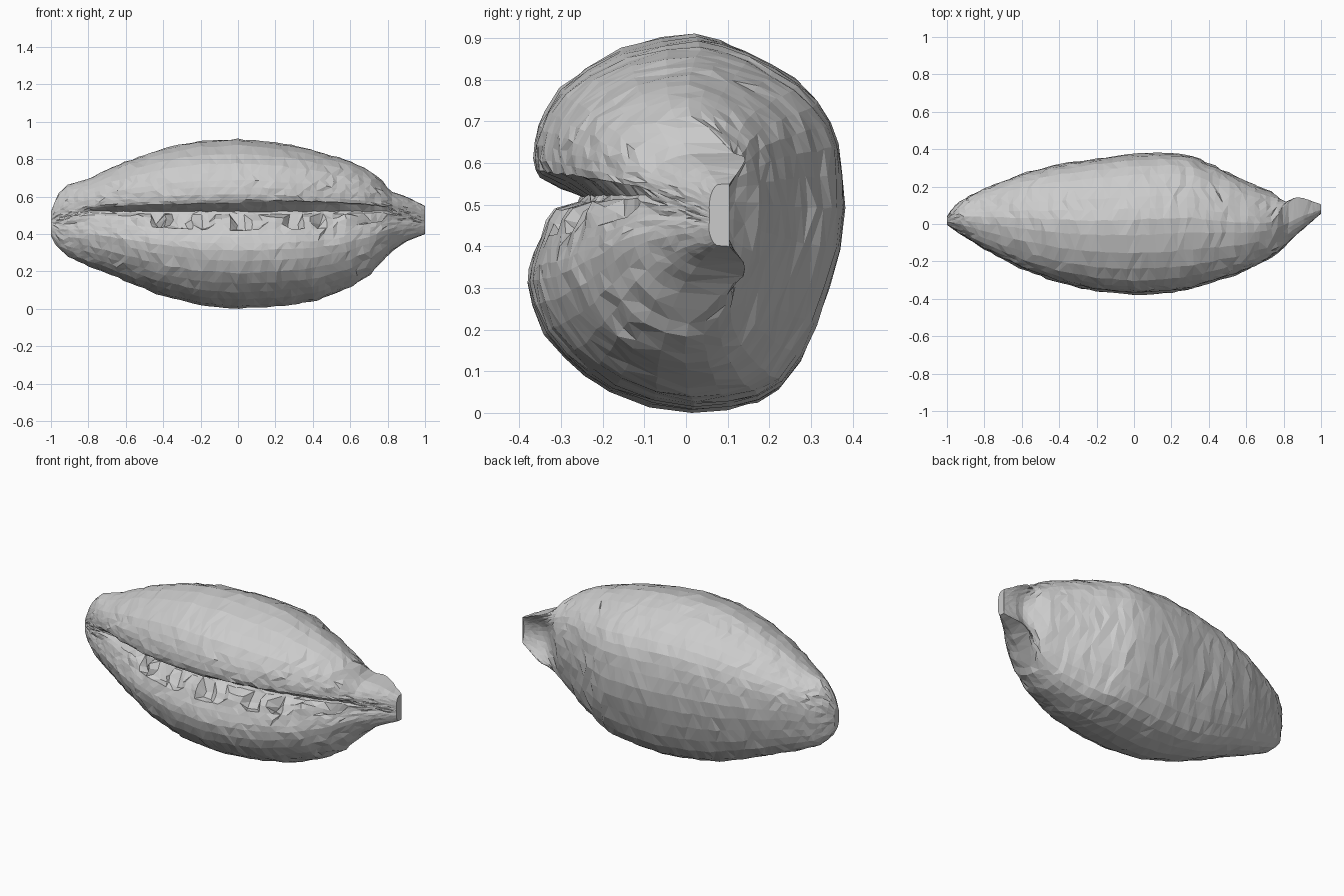
import bpy, bmesh, math, random

if "Cube" in bpy.data.objects:
    bpy.data.objects.remove(bpy.data.objects["Cube"])
random.seed(4)

# Outline stations along the shell: x, z bottom, z top, y front, y back
STATIONS = [
    (-1.00, .39, .52, -.005, .04), (-.97, .335, .60, -.025, .085), (-.92, .285, .66, -.06, .13),
    (-.80, .23, .695, -.135, .19), (-.60, .15, .79, -.24, .27), (-.40, .07, .86, -.315, .32),
    (-.20, .02, .90, -.36, .35), (0, .003, .908, -.378, .375), (.20, .015, .89, -.368, .38),
    (.32, .03, .87, -.345, .362), (.42, .045, .845, -.315, .315), (.60, .115, .79, -.25, .23),
    (.70, .18, .74, -.20, .185), (.775, .255, .68, -.15, .165), (.81, .30, .63, -.11, .15),
    (.90, .36, .60, -.03, .14), (1.00, .40, .55, .055, .105)]
# Cross-section (y, z) at the middle, from upper lip over the back to lower lip
OUTER = [(-.35, .565), (-.366, .60), (-.362, .66), (-.34, .72), (-.28, .80), (-.15, .875),
         (0, .908), (.10, .888), (.20, .842), (.29, .78), (.347, .70), (.37, .60), (.378, .46),
         (.345, .30), (.295, .16), (.22, .05), (.12, .01), (-.02, 0), (-.18, .045),
         (-.27, .11), (-.345, .20), (-.378, .30), (-.372, .36), (-.35, .42)]
# Inside of the slit, lower side first, closing the section
SLIT = [(-.335, .455), (-.315, .485), (-.26, .505), (-.25, .52), (-.30, .54)]


def spline(pts, t):
    """Catmull-Rom through tuples, t in 0..len-1"""
    i = min(int(t), len(pts) - 2)
    f = t - i
    a, b, c, d = (pts[min(max(i + k, 0), len(pts) - 1)] for k in (-1, 0, 1, 2))
    return tuple(.5 * (2 * q + (r - p) * f + (2 * p - 5 * q + 4 * r - s) * f * f
                       + (3 * q - p - 3 * r + s) * f ** 3) for p, q, r, s in zip(a, b, c, d))


def outline(x):
    for a, b in zip(STATIONS, STATIONS[1:]):
        if x <= b[0] + 1e-6:
            f = (x - a[0]) / (b[0] - a[0])
            return [p + (q - p) * f for p, q in zip(a, b)][1:]


n_out = 38
section = [spline(OUTER, i * (len(OUTER) - 1) / (n_out - 1)) for i in range(n_out)] + SLIT
N = len(section)
RINGS = 60

bm = bmesh.new()
rings = []
for r in range(RINGS + 1):
    x = -math.cos(math.pi * r / RINGS) * .35 + (2 * r / RINGS - 1) * .65
    zb, zt, yf, yb = outline(x)
    slit = .525 - .05 * max(0, (abs(x) - .8) / .2)
    yc, w = (yf + yb) / 2, (yb - yf) / 2
    spout = min(1, max(0, (x - .74) / .12))
    closed = max(spout, min(1, max(0, (-x - .72) / .15)))
    size = min(1, (zt - zb) / .8)
    tooth = random.uniform(-.5, 1.4) if -.6 < x < .78 else 0
    ring = []
    for i, (y, z) in enumerate(section):
        # the slit closes toward both ends
        if i >= n_out or i == 0:
            y += (-.36 - y) * closed
        py = yc + w * y / .378
        if z > .525:
            pz = slit + (zt - slit) * (z - .525) / .383
        else:
            pz = slit - (slit - zb) * (.525 - z) / .525
        # shallow trough along the back of the spout
        if y >= 0:
            v = (pz - (zb + zt) / 2) / ((zt - zb) / 2)
            back = yb - .6 * w * max(0, 1 - v * v)
            py += (back - py) * spout
        # ragged teeth on the lower lip
        if n_out <= i <= n_out + 1:
            pz -= .03 * tooth
            py += .02 * tooth
        # dark upper lip widens toward the spout
        if i == 0 or i == N - 1:
            pz += .02 * max(0, min(1, x * 3)) * (1 - spout)
        # hand-made unevenness
        j = .005 * size if 0 < r < RINGS else 0
        jx = random.uniform(-.012, .012) * size if 0 < r < RINGS else 0
        ring.append(bm.verts.new((x + jx, py + random.uniform(-j, j) * .7,
                                  max(0, pz + random.uniform(-j, j) * .7))))
    rings.append(ring)

# Skin, split into irregular triangles
for a, b in zip(rings, rings[1:]):
    for i in range(N):
        k = (i + 1) % N
        p, q, s, t = a[i], a[k], b[k], b[i]
        tris = ((p, q, s), (p, s, t)) if random.random() < .5 else ((p, q, t), (q, s, t))
        for tri in tris:
            bm.faces.new(tri)

# Closed ends
for ring in (rings[0], rings[-1]):
    bmesh.ops.triangulate(bm, faces=[bm.faces.new(ring)])
bmesh.ops.recalc_face_normals(bm, faces=bm.faces)

mesh = bpy.data.meshes.new("shell")
bm.to_mesh(mesh)
bm.free()
shell = bpy.data.objects.new("shell", mesh)
bpy.context.collection.objects.link(shell)
